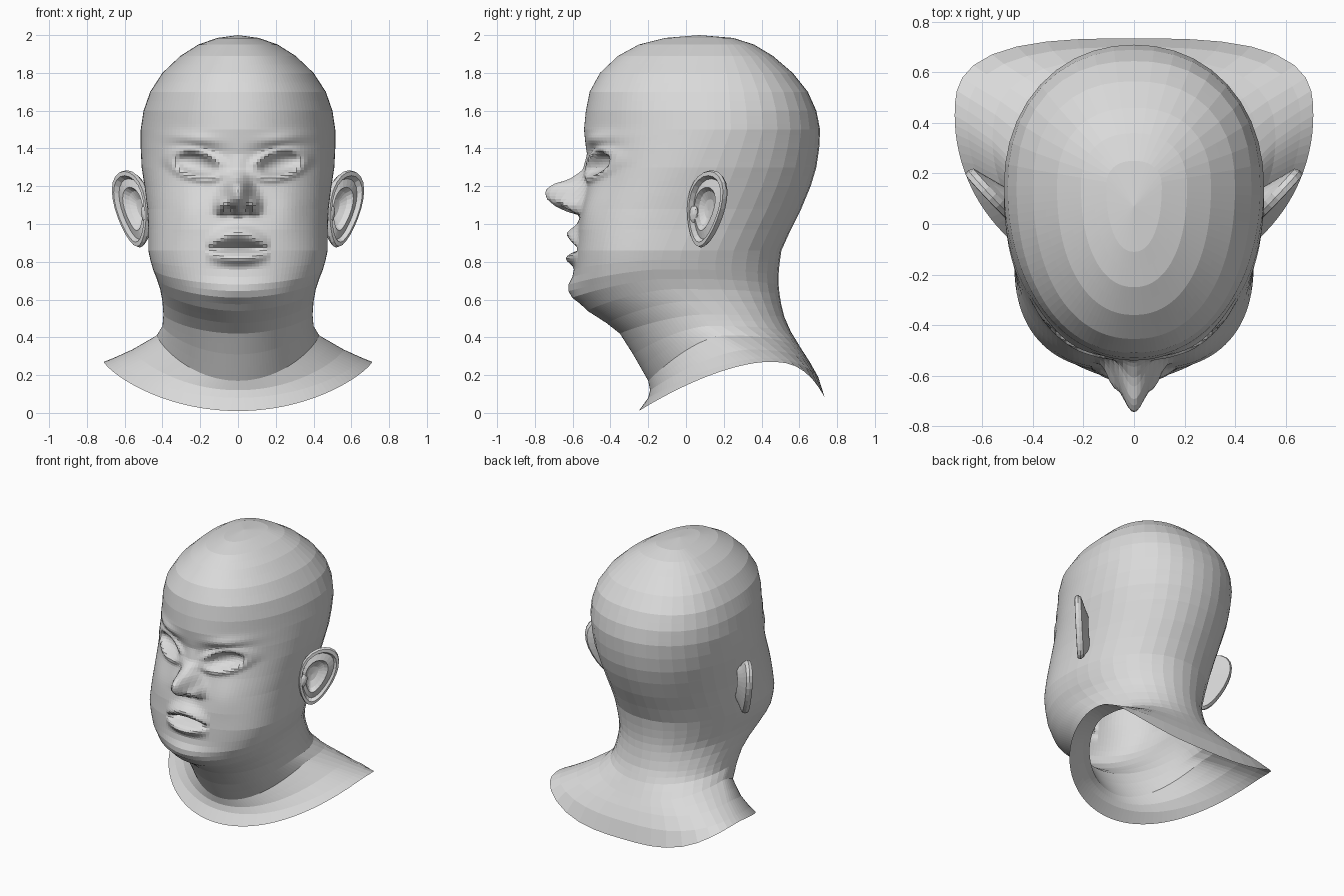
import bpy, bmesh, math
from mathutils import Vector

default_cube = bpy.data.objects.get("Cube")
if default_cube:
    bpy.data.objects.remove(default_cube, do_unlink=True)

# Single clay grey material
clay = bpy.data.materials.new("clay_grey")
clay.use_nodes = True
clay.diffuse_color = (0.7, 0.7, 0.7, 1)
for node in clay.node_tree.nodes:
    if node.type == 'BSDF_PRINCIPLED':
        node.inputs["Base Color"].default_value = clay.diffuse_color


def finish(bm, name):
    bmesh.ops.recalc_face_normals(bm, faces=bm.faces[:])
    mesh = bpy.data.meshes.new(name)
    bm.to_mesh(mesh)
    bm.free()
    mesh.materials.append(clay)
    obj = bpy.data.objects.new(name, mesh)
    bpy.context.scene.collection.objects.link(obj)
    return obj


def clamp(value):
    return max(0.0, min(1.0, value))


def bell(value, centre, width, power=2):
    return math.exp(-abs((value - centre) / width) ** power)


def along(points, value):
    """Piecewise linear lookup in a rising list of (position, amount)."""
    if value <= points[0][0]:
        return points[0][1]
    for (a, p), (b, q) in zip(points, points[1:]):
        if value <= b:
            return p + (q - p) * (value - a) / (b - a)
    return points[-1][1]


def bridge(bm, loops):
    """Join successive closed loops of vertices with quads."""
    for upper, lower in zip(loops, loops[1:]):
        count = len(upper)
        for i in range(count):
            j = (i + 1) % count
            bm.faces.new((upper[i], upper[j], lower[j], lower[i]))


def cap(bm, loop, tip):
    for i in range(len(loop)):
        bm.faces.new((loop[i], loop[i - 1], tip))


# Level head sections: height, front, half width, back
skull = [
    (1.985, -.11, .11, .25), (1.95, -.25, .21, .36), (1.89, -.36, .305, .46),
    (1.80, -.455, .40, .565), (1.70, -.51, .465, .645), (1.60, -.53, .50, .69),
    (1.50, -.54, .515, .71), (1.40, -.53, .515, .705), (1.30, -.515, .51, .69),
    (1.20, -.53, .495, .66), (1.08, -.555, .48, .61), (.97, -.575, .475, .555),
    (.86, -.585, .475, .505)]

# Tilted sections: front y, z, half width, side y, z, back y, z
jaw_and_neck = [
    (-.59, .76, .464, -.13, .81, .495, .79), (-.595, .68, .45, -.13, .76, .49, .73),
    (-.58, .61, .43, -.11, .71, .49, .68), (-.52, .54, .412, -.07, .655, .495, .63),
    (-.42, .475, .4, 0, .59, .505, .57), (-.35, .42, .395, .08, .52, .52, .51),
    (-.28, .31, .4, .12, .46, .555, .43), (-.20, .17, .43, .2, .41, .61, .34),
    (-.19, .12, .56, .33, .335, .655, .27), (-.20, .08, .66, .4, .29, .70, .19),
    (-.25, .01, .71, .43, .27, .735, .08)]


def level_section(z, front, half, back):
    side = -.12 + .27 * clamp((z - .86) / .64)
    return (front, z, half, side, z, back, z)


nose_height = [(1.045, 0), (1.07, .09), (1.1, .15), (1.13, .19), (1.16, .208),
               (1.19, .205), (1.215, .165), (1.235, .095), (1.28, .035), (1.37, 0)]
nose_width = [(1.06, .085), (1.14, .075), (1.22, .055), (1.34, .05)]


def relief(x, z):
    """Forward swell of the facial features at a point of the face."""
    x = abs(x)
    # Nose and nostril wings
    out = along(nose_height, z) * bell(x, 0, along(nose_width, z), 2.2)
    out += .05 * bell(x, .085, .03) * bell(z, 1.10, .035)
    out -= .05 * bell(x, .042, .022) * bell(z, 1.075, .018)
    # Brow ridge, socket, eyelids and eye opening
    out += .02 * bell(x, .24, .12) * bell(z, 1.45 + .1 * (x - .24), .035)
    out -= .025 * bell(x, .19, .11) * bell(z, 1.38, .05)
    lift = z - 1.315 - .18 * (x - .22)
    eye = math.hypot((x - .22) / .11, lift / .058)
    out += .02 * bell(eye, 1.25, .33)
    if eye < 1:
        out -= .05 * (1 - eye * eye)
    # Lips, tapering to the corners, and the gap between them
    taper = clamp(1 - (x / .17) ** 2)
    seam = z - .862 - .015 * taper
    out += taper * .055 * bell(seam, .02 + .05 * taper, .04)
    out += taper * .05 * bell(seam, -.02 - .04 * taper, .033)
    out -= taper * .06 * bell(seam, 0, .017)
    # Chin and cheeks
    out += .035 * bell(x, 0, .17) * bell(z, .65, .06)
    out += .015 * bell(x, .27, .1) * bell(z, 1.08, .12)
    return out


# Angles are finer over the face than over the back
FRONT, BACK = 34, 10
half_turn = [math.pi / 2 * (i / FRONT) ** 1.2 for i in range(FRONT)]
half_turn += [math.pi / 2 * (1 + i / BACK) for i in range(BACK + 1)]
angles = half_turn + [-a for a in reversed(half_turn[1:-1])]


def section_points(section):
    front, zf, half, side, zs, back, zb = section
    crown = .2 * clamp((zf - 1.5) / .2)
    boxy_front = 2 + .6 * bell(zf, .9, .35) + crown
    boxy_back = 2.1 + .9 * clamp((.35 - zf) / .35) + crown
    points = []
    for a in angles:
        s, c = math.sin(a), math.cos(a)
        ahead = c >= 0
        n = boxy_front if ahead else boxy_back
        r = (abs(s) ** n + abs(c) ** n) ** (-1 / n)
        reach = abs(c) * r
        x = half * s * r
        y = side + ((front if ahead else back) - side) * reach
        z = zs + ((zf - zs) * abs(c) ** 1.6 if ahead else (zb - zs) * reach ** 3)
        if ahead and .5 < z < 1.6:
            y -= relief(x, z) * clamp(reach * 4)
        points.append((x, y, z))
    return points


# Head, neck and collar as one open shell
keys = [level_section(*row) for row in skull] + jaw_and_neck
sections = [keys[0]]
for upper, lower in zip(keys, keys[1:]):
    steps = 7 if .7 < lower[1] < 1.55 else (2 if lower[1] > .1 else 1)
    for k in range(1, steps + 1):
        sections.append([p + (q - p) * k / steps for p, q in zip(upper, lower)])

bm = bmesh.new()
loops = [[bm.verts.new(p) for p in section_points(s)] for s in sections]
bridge(bm, loops)
cap(bm, loops[0], bm.verts.new((0, .07, 2)))
finish(bm, "head_and_neck")

# Ear loops: scale, height off the ear plane, shift towards the head
ear_loops = [(.5, -.06, .075), (.75, -.035, .025), (.94, -.02, 0), (1, 0, 0),
             (.97, .02, 0), (.86, .022, 0), (.78, -.005, 0), (.66, .002, .005),
             (.56, .008, .01), (.46, -.02, .015), (.25, -.04, .02)]
EAR_SIDES = 24


def build_ear(side, name):
    centre = Vector((.555, .108, 1.08))
    outward = Vector((.68, .73, 0))
    facing = Vector((.73, -.68, 0))
    upward = Vector((.17, .14, 1))
    bm = bmesh.new()

    def place(u, v, d):
        p = centre + outward * u + upward * v + facing * d
        return bm.verts.new((p.x * side, p.y, p.z))

    loops = []
    for scale, depth, shift in ear_loops:
        loop = []
        for i in range(EAR_SIDES):
            a = math.tau * i / EAR_SIDES
            u = .125 * math.cos(a) * (1 + .28 * math.sin(a))
            v = .205 * math.sin(a)
            loop.append(place(u * scale - shift, v * scale, depth))
        loops.append(loop)
    bridge(bm, loops)
    cap(bm, loops[-1], place(-.025, -.01, -.045))
    # Small flap in front of the ear canal
    flap = bmesh.ops.create_icosphere(bm, subdivisions=2, radius=1)["verts"]
    for v in flap:
        p = (centre - outward * .09 - upward * .03
             + outward * v.co.x * .03 + upward * v.co.z * .05 + facing * v.co.y * .02)
        v.co = (p.x * side, p.y, p.z)
    finish(bm, name)


build_ear(1, "left_ear")
build_ear(-1, "right_ear")
